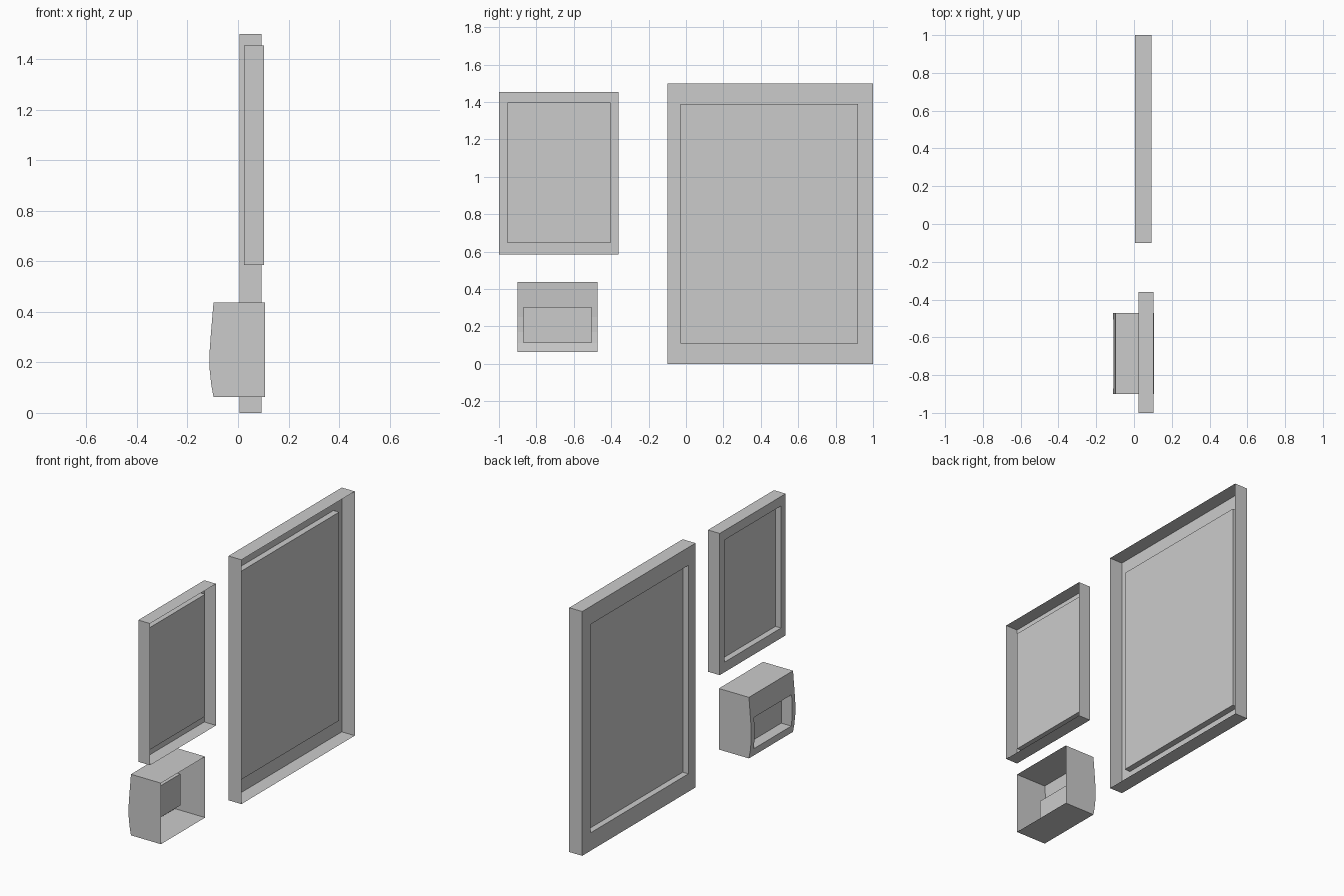
import bpy, bmesh

if "Cube" in bpy.data.objects:
    bpy.data.objects.remove(bpy.data.objects["Cube"])


def open_panel(name, ys, profile, back_x, panel_x, recess_z):
    """Thin open-backed cover: profiled front sheet, pushed-in panel, skirt walls.
    ys = outer, recess, recess, outer; profile = (x, z) points bottom to top."""
    bm = bmesh.new()
    rows = [[bm.verts.new((x, y, z)) for y in ys] for x, z in profile]

    # front sheet
    recess = []
    for lo, hi in zip(rows, rows[1:]):
        for c in range(3):
            f = bm.faces.new((lo[c], hi[c], hi[c + 1], lo[c + 1]))
            mid = (lo[c].co.z + hi[c].co.z) / 2
            if c == 1 and recess_z[0] < mid < recess_z[1]:
                recess.append(f)
    rim = [e for e in bm.edges if e.is_boundary]

    # skirt walls running to the open back
    geom = bmesh.ops.extrude_edge_only(bm, edges=rim)["geom"]
    for v in geom:
        if isinstance(v, bmesh.types.BMVert):
            v.co.x = back_x

    # recessed flat panel
    geom = bmesh.ops.extrude_face_region(bm, geom=recess)["geom"]
    for v in geom:
        if isinstance(v, bmesh.types.BMVert):
            v.co.x = panel_x
    old = [f for f in recess if f.is_valid]
    if old:
        bmesh.ops.delete(bm, geom=old, context='FACES')

    # outward normals
    bmesh.ops.recalc_face_normals(bm, faces=bm.faces[:])
    front = min(bm.faces, key=lambda f: f.calc_center_median().x)
    front.normal_update()
    if front.normal.x > 0:
        bmesh.ops.reverse_faces(bm, faces=bm.faces[:])

    mesh = bpy.data.meshes.new(name)
    bm.to_mesh(mesh)
    bm.free()
    obj = bpy.data.objects.new(name, mesh)
    bpy.context.collection.objects.link(obj)
    return obj


def flat(x, zs):
    return [(x, z) for z in zs]


# large flat panel
open_panel("large_panel", (-0.10, -0.03, 0.92, 1.0),
           flat(0.005, (0.0, 0.11, 1.39, 1.5)), 0.093, 0.043, (0.11, 1.39))

# smaller flat panel
open_panel("small_panel", (-1.0, -0.955, -0.405, -0.36),
           flat(0.023, (0.585, 0.647, 1.397, 1.455)), 0.103, 0.061, (0.647, 1.397))

# deep box with a bowed front
bow = [(-0.097, 0.063), (-0.106, 0.112), (-0.112, 0.17), (-0.112, 0.25),
       (-0.108, 0.305), (-0.097, 0.438)]
open_panel("bowed_box", (-0.90, -0.87, -0.505, -0.472),
           bow, 0.107, -0.038, (0.112, 0.305))
